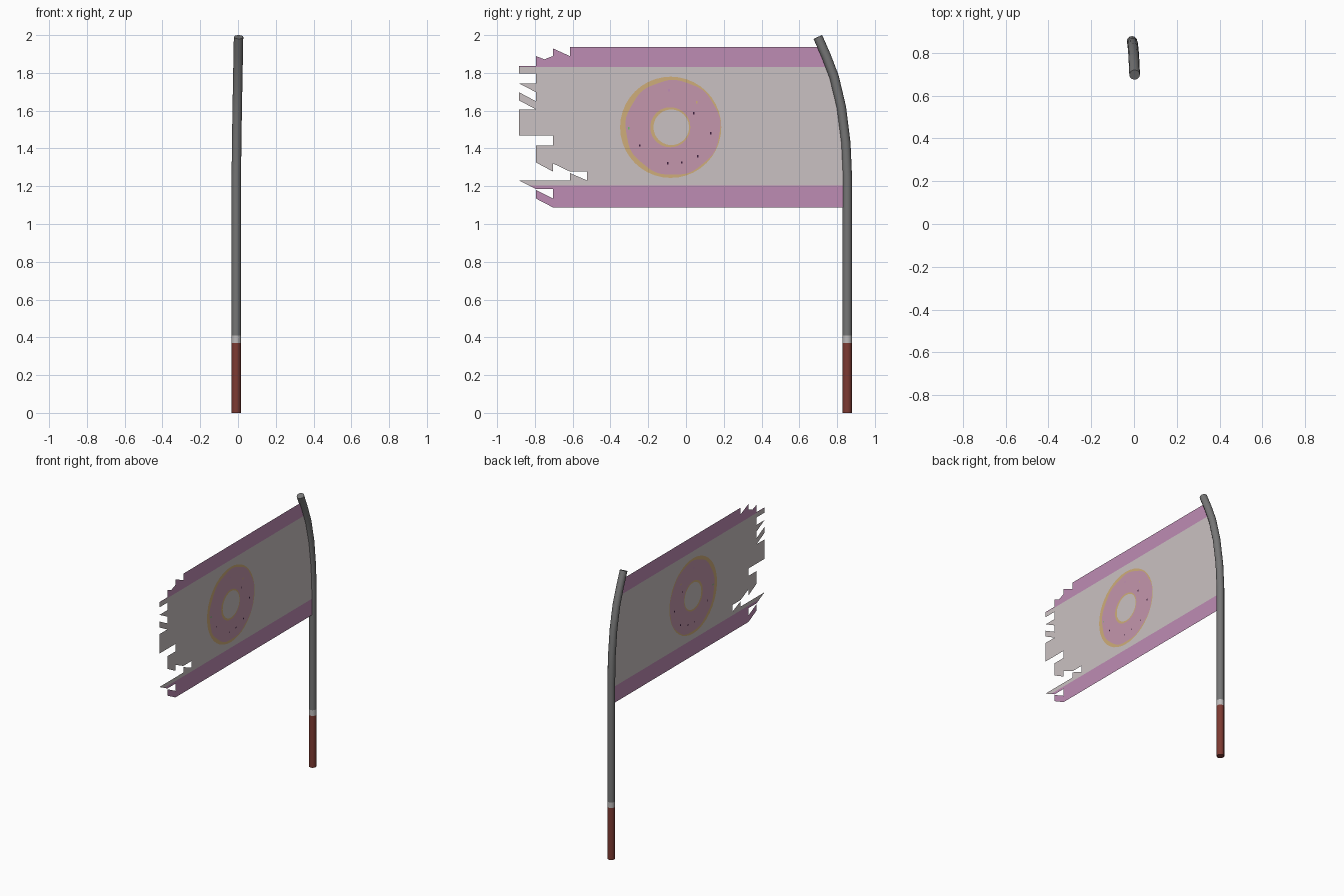
import bpy, bmesh, math
from mathutils import Vector
from mathutils.geometry import delaunay_2d_cdt

if "Cube" in bpy.data.objects:
    bpy.data.objects.remove(bpy.data.objects["Cube"])


def material(name, r, g, b):
    lin = [((c / 255 + 0.055) / 1.055) ** 2.4 for c in (r, g, b)]
    m = bpy.data.materials.new(name)
    m.diffuse_color = (*lin, 1)
    m.use_nodes = True
    m.node_tree.nodes["Principled BSDF"].inputs["Base Color"].default_value = m.diffuse_color
    return m


CLOTH = material("cloth_grey", 202, 193, 194)
PURPLE = material("stripe_purple", 190, 140, 180)
GOLD = material("dough_gold", 207, 174, 122)
PINK = material("icing_pink", 196, 150, 172)
DARK = material("sprinkle_dark", 60, 30, 60)
GREEN = material("sprinkle_green", 110, 190, 110)
STEEL = material("pole_grey", 118, 118, 118)
BAND = material("band_light", 190, 187, 187)
MAROON = material("grip_maroon", 125, 58, 50)


def finish(bm, name, mats):
    me = bpy.data.meshes.new(name)
    bm.to_mesh(me)
    bm.free()
    for m in mats:
        me.materials.append(m)
    ob = bpy.data.objects.new(name, me)
    bpy.context.collection.objects.link(ob)
    return ob


# Pole: rings swept along a path that bends at the top
R, SIDES = 0.025, 12
path = [Vector(p) for p in [
    (-0.009, 0.854, 0), (-0.009, 0.854, 0.37), (-0.009, 0.854, 0.41),
    (-0.009, 0.854, 1.25), (-0.007, 0.846, 1.43), (-0.004, 0.822, 1.62),
    (-0.001, 0.784, 1.78), (0.001, 0.742, 1.89), (0.003, 0.698, 1.99)]]
bm = bmesh.new()
rings = []
for i, p in enumerate(path):
    t = (path[min(i + 1, len(path) - 1)] - path[max(i - 1, 0)]).normalized()
    u = Vector((0, 1, 0)).cross(t).normalized()
    v = t.cross(u)
    rings.append([bm.verts.new(p + R * (math.cos(a) * u + math.sin(a) * v))
                  for a in (2 * math.pi * k / SIDES for k in range(SIDES))])
for i in range(len(rings) - 1):
    for k in range(SIDES):
        n = (k + 1) % SIDES
        f = bm.faces.new((rings[i][k], rings[i][n], rings[i + 1][n], rings[i + 1][k]))
        f.material_index = min(i, 2)        # grip, band, then pole
bm.faces.new(rings[0][::-1]).material_index = 0
bm.faces.new(rings[-1]).material_index = 2
bmesh.ops.recalc_face_normals(bm, faces=bm.faces)
pole = finish(bm, "pole", [MAROON, BAND, STEEL])
bpy.context.view_layer.objects.active = pole
pole.select_set(True)
bpy.ops.object.shade_smooth_by_angle(angle=math.radians(40))


# Flag: one flat sheet, with every painted shape cut into it
def circle(y, z, r, n=40, wobble=0.0):
    pts = []
    for k in range(n):
        a = 2 * math.pi * k / n
        q = r + wobble * math.sin(9 * a)
        pts.append((y + q * math.cos(a), z + q * math.sin(a)))
    return pts


def box(y0, y1, z0, z1):
    return [(y0, z0), (y1, z0), (y1, z1), (y0, z1)]


A, B, C, D, E = -0.885, -0.795, -0.705, -0.615, -0.525   # tear columns
torn = [(D, 1.936), (D, 1.889), (C, 1.93), (C, 1.889), (-0.75, 1.872), (B, 1.889),
        (B, 1.836), (A, 1.836), (A, 1.798), (B, 1.798), (B, 1.745), (A, 1.745),
        (B, 1.698), (B, 1.65), (A, 1.698), (A, 1.655), (B, 1.607), (A, 1.607),
        (A, 1.469), (C, 1.469), (C, 1.416), (B, 1.416), (B, 1.326), (C, 1.278),
        (C, 1.321), (D, 1.278), (E, 1.278), (E, 1.231), (D, 1.27), (D, 1.231),
        (A, 1.231), (B, 1.186), (C, 1.186), (C, 1.135), (B, 1.181), (B, 1.135),
        (C, 1.088)]
hoist = [(0.854, 1.088), (0.854, 1.25), (0.846, 1.43), (0.822, 1.62),
         (0.784, 1.78), (0.742, 1.89), (0.722, 1.936)]

# Later shapes paint over earlier ones
shapes = [(torn + hoist, CLOTH),
          (box(-1, 1, 1.83, 2.05), PURPLE),
          (box(-1, 1, 1.0, 1.204), PURPLE),
          (circle(-0.081, 1.512, 0.268), GOLD),
          (circle(-0.069, 1.51, 0.251, 54, 0.003), PINK),
          (circle(-0.083, 1.512, 0.106), GOLD),
          (circle(-0.078, 1.512, 0.094), CLOTH)]
for y, z, m in [(-0.09, 1.708, PURPLE), (0.057, 1.645, GOLD), (0.041, 1.586, DARK),
                (-0.303, 1.507, GREEN), (0.13, 1.48, DARK), (-0.023, 1.326, DARK),
                (-0.097, 1.321, DARK), (0.062, 1.358, DARK), (-0.245, 1.416, DARK)]:
    shapes.append((box(y - 0.004, y + 0.004, z - 0.006, z + 0.006), m))

pts, loops = [], []
for s, _ in shapes:
    loops.append(list(range(len(pts), len(pts) + len(s))))
    pts += [Vector(p) for p in s]
verts, _, faces, _, _, origs = delaunay_2d_cdt(pts, [], loops, 0, 1e-5)

mats = [CLOTH, PURPLE, GOLD, PINK, DARK, GREEN]
bm = bmesh.new()
bv = [bm.verts.new((0, p.x, p.y)) for p in verts]
for f, src in zip(faces, origs):
    if 0 in src:
        bm.faces.new([bv[i] for i in f]).material_index = mats.index(shapes[max(src)][1])
bmesh.ops.delete(bm, geom=[v for v in bm.verts if not v.link_faces], context='VERTS')
for f in bm.faces:
    f.normal_update()
    if f.normal.x < 0:
        f.normal_flip()
finish(bm, "flag", mats)
